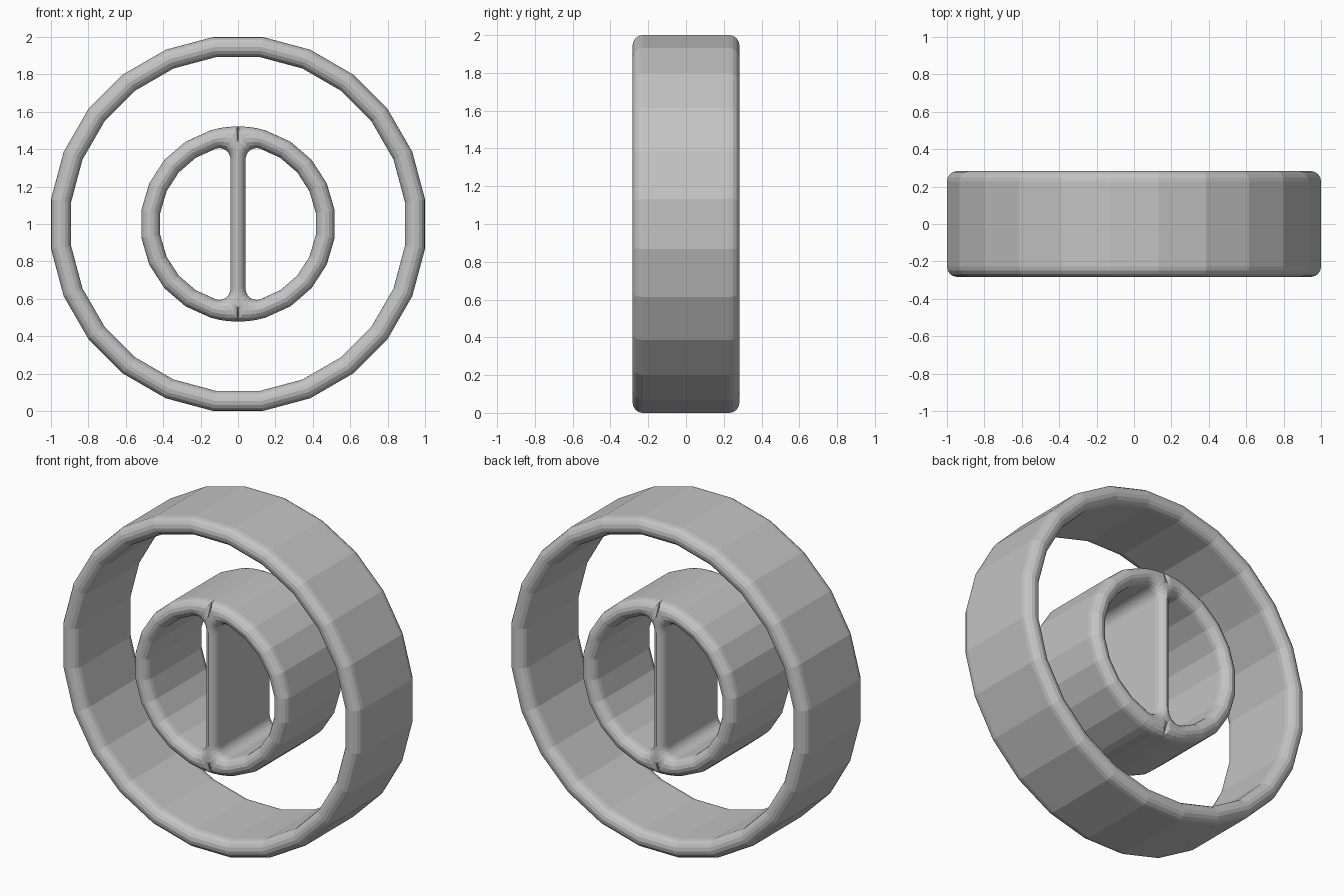
import bpy
import bmesh
from math import sin, cos, pi, atan2, sqrt, hypot, radians
from mathutils import Vector

cube = bpy.data.objects.get("Cube")
if cube:
    bpy.data.objects.remove(cube)

HALF_DEPTH = 0.283   # half of the band depth along y
ROUND = 0.055        # radius of the rounded rims
CENTRE_Z = 1.0
STEPS = 8

grey = bpy.data.materials.new("plain grey")
grey.use_nodes = True
colour = (0.55, 0.55, 0.55, 1)
grey.diffuse_color = colour
grey.node_tree.nodes["Principled BSDF"].inputs["Base Color"].default_value = colour


def polar(r, a):
    return Vector((r * cos(a), r * sin(a)))


def rim_y(d):
    """Half depth at distance d from the nearest wall."""
    k = ROUND - min(max(d, 0), ROUND)
    return HALF_DEPTH - ROUND + sqrt(max(ROUND ** 2 - k ** 2, 0))


def add_band(bm, inner, outer, radius, sign=1):
    """Closed band between two loops, with rounded rims front and back."""
    rows = []
    for h, o in zip(inner, outer):
        front, back = [], []
        for k in range(STEPS + 1):
            p = h.lerp(o, (1 - cos(pi * k / STEPS)) / 2)
            y = rim_y(min((p - h).length, radius - p.length))
            for side, s in ((front, -1), (back, 1)):
                side.append(bm.verts.new((sign * p.x, s * y, p.y + CENTRE_Z)))
        rows.append((front, back, abs(o.length - radius) < 1e-4))
    for i, (f0, b0, wall0) in enumerate(rows):
        f1, b1, wall1 = rows[(i + 1) % len(rows)]
        for k in range(STEPS):
            bm.faces.new((f0[k], f0[k + 1], f1[k + 1], f1[k]))
            bm.faces.new((b0[k], b1[k], b1[k + 1], b0[k + 1]))
        bm.faces.new((f0[0], f1[0], b1[0], b0[0]))
        if wall0 and wall1:
            bm.faces.new((f0[-1], b0[-1], b1[-1], f1[-1]))


def finish(bm, name):
    bmesh.ops.remove_doubles(bm, verts=bm.verts, dist=1e-4)
    bmesh.ops.recalc_face_normals(bm, faces=bm.faces)
    mesh = bpy.data.meshes.new(name)
    bm.to_mesh(mesh)
    bm.free()
    mesh.materials.append(grey)
    obj = bpy.data.objects.new(name, mesh)
    bpy.context.collection.objects.link(obj)


# Outer ring: faceted band with a flat on each axis
SIDES = 24
R = 1 / cos(pi / SIDES)
angles = [2 * pi * (i + 0.5) / SIDES for i in range(SIDES)]
bm = bmesh.new()
add_band(bm, [polar(0.9, a) for a in angles], [polar(R, a) for a in angles], R)
finish(bm, "outer_ring")

# Inner ring with dividing bar: two mirrored halves around D-shaped holes
HUB, HOLE, BAR, FILLET = 0.522, 0.42, 0.04, 0.06
cx = BAR + FILLET
c = Vector((cx, sqrt((HOLE - FILLET) ** 2 - cx ** 2)))
start = atan2(c.y, c.x)
corner = atan2(HUB - c.y, -c.x)


def cast(a):
    """Ray from the fillet centre to the hub circle or the bar centre line."""
    d = polar(1, a)
    b = c.dot(d)
    reach = -b + sqrt(b * b - c.dot(c) + HUB ** 2)
    if a > corner - 1e-6:
        reach = -c.x / d.x
    return c + d * reach


ARC = 9
arc = [start * (2 * i / ARC - 1) for i in range(1, ARC)]
turn = [start + (corner - start) * i / 3 for i in range(4)]
turn += [corner + (pi - corner) * i / 4 for i in range(1, 5)]
fillet_in = [c + polar(FILLET, a) for a in turn]
fillet_out = [cast(a) for a in turn]


def flipped(points):
    return [Vector((p.x, -p.y)) for p in reversed(points)]


inner = [polar(HOLE, a) for a in arc] + fillet_in + flipped(fillet_in)
outer = [polar(HUB, a) for a in arc] + fillet_out + flipped(fillet_out)
bm = bmesh.new()
for sign in (1, -1):
    add_band(bm, inner, outer, HUB, sign)
finish(bm, "inner_ring_with_bar")
